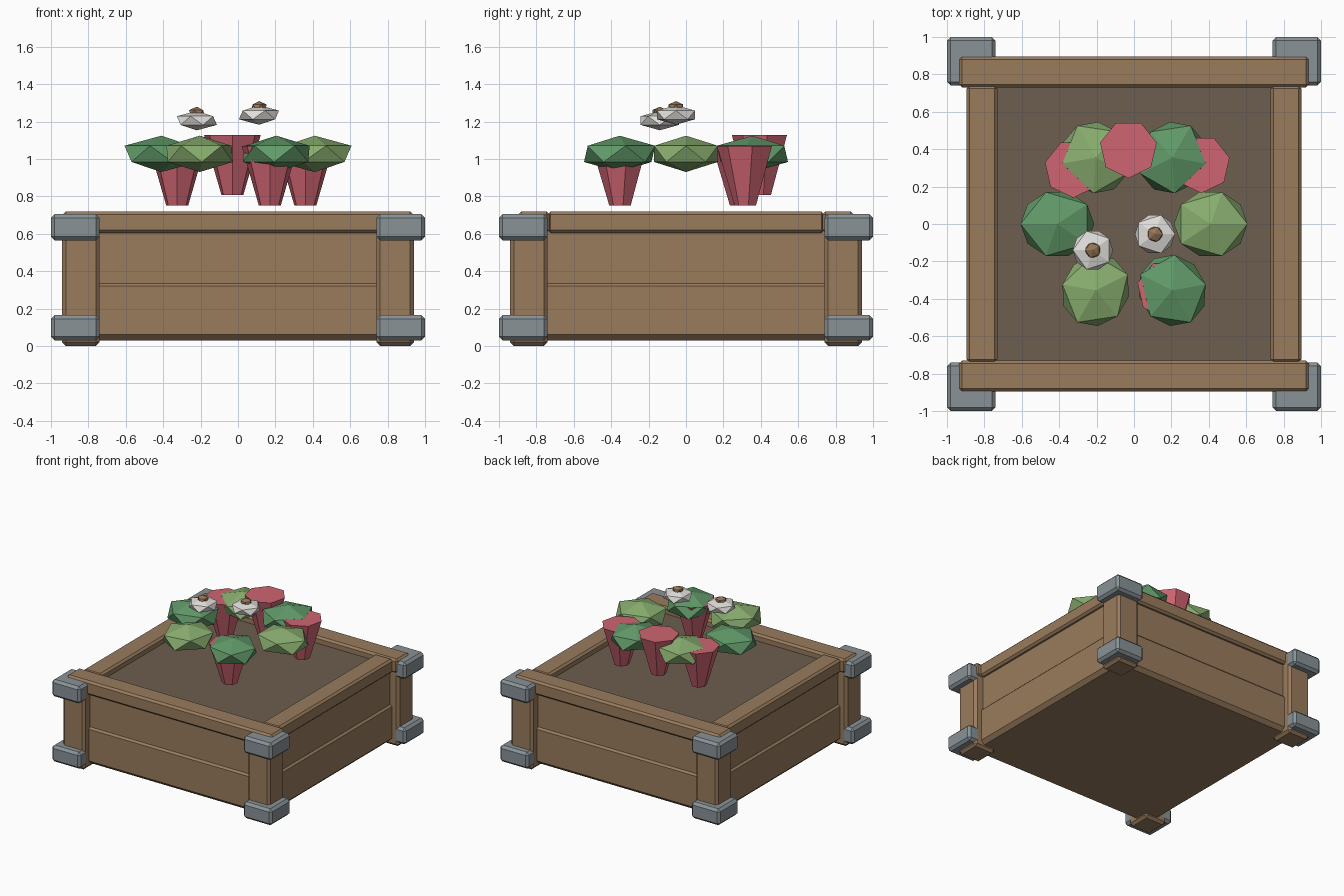
import bpy, bmesh
from math import cos, sin, pi, radians
from mathutils import Matrix

cube = bpy.data.objects.get("Cube")
if cube:
    bpy.data.objects.remove(cube, do_unlink=True)


def material(name, rgb):
    m = bpy.data.materials.new(name)
    m.use_nodes = True
    m.diffuse_color = (*rgb, 1)
    m.node_tree.nodes["Principled BSDF"].inputs["Base Color"].default_value = (*rgb, 1)
    return m


wood = material("wood", (0.32, 0.20, 0.11))
soil_brown = material("soil brown", (0.155, 0.11, 0.08))
metal = material("grey metal", (0.25, 0.29, 0.31))
red = material("bloom red", (0.62, 0.13, 0.17))
dark_green = material("dark green", (0.12, 0.32, 0.14))
light_green = material("light green", (0.25, 0.42, 0.16))
white = material("petal white", (0.75, 0.73, 0.70))
tan = material("flower centre brown", (0.30, 0.18, 0.09))


def finish(name, bm, mat, bevel=0):
    mesh = bpy.data.meshes.new(name)
    bm.to_mesh(mesh)
    bm.free()
    mesh.materials.append(mat)
    ob = bpy.data.objects.new(name, mesh)
    bpy.context.collection.objects.link(ob)
    if bevel:
        mod = ob.modifiers.new("Bevel", "BEVEL")
        mod.width, mod.segments = bevel, 1
    return ob


def box(name, low, high, mat, bevel=0):
    """Box between two corners, with chamfered edges."""
    bm = bmesh.new()
    size = [h - l for l, h in zip(low, high)]
    mid = [(h + l) / 2 for l, h in zip(low, high)]
    bmesh.ops.create_cube(bm, size=1, matrix=Matrix.Translation(mid) @ Matrix.Diagonal((*size, 1)))
    return finish(name, bm, mat, bevel)


def blob(name, centre, radii, turn, mat):
    """Flattened twenty-sided solid."""
    bm = bmesh.new()
    place = Matrix.Translation(centre) @ Matrix.Rotation(turn, 4, "Z") @ Matrix.Diagonal((*radii, 1))
    bmesh.ops.create_icosphere(bm, subdivisions=1, radius=1, matrix=place)
    return finish(name, bm, mat)


def bloom(name, centre, mat):
    """Seven-sided tapered bloom, wide at the top."""
    bm = bmesh.new()
    place = Matrix.Translation(centre) @ Matrix.Rotation(pi, 4, "Z")
    bmesh.ops.create_cone(bm, cap_ends=True, segments=7, radius1=0.06, radius2=0.155,
                          depth=0.32, matrix=place)
    return finish(name, bm, mat)


# Planter walls and soil
box("lower_planks", (-0.88, -0.88, 0.03), (0.88, 0.88, 0.35), wood, 0.03)
box("upper_planks", (-0.865, -0.865, 0.30), (0.865, 0.865, 0.62), wood)
box("soil", (-0.75, -0.75, 0.60), (0.75, 0.75, 0.665), soil_brown)

# Corner posts with metal brackets
for sx, side in ((-1, "right"), (1, "left")):
    for sy, end in ((-1, "front"), (1, "back")):
        def corner(part, inner, outer, z0, z1, mat, bevel):
            xs, ys = sorted((sx * inner, sx * outer)), sorted((sy * inner, sy * outer))
            box(f"{end}_{side}_{part}", (xs[0], ys[0], z0), (xs[1], ys[1], z1), mat, bevel)
        corner("post", 0.74, 0.94, 0.0, 0.69, wood, 0.02)
        corner("lower_bracket", 0.74, 1.0, 0.03, 0.165, metal, 0.02)
        corner("upper_bracket", 0.74, 1.0, 0.565, 0.705, metal, 0.02)

# Rim boards
for s, end, side in ((-1, "front", "right"), (1, "back", "left")):
    lo, hi = sorted((s * 0.73, s * 0.895))
    box(f"{end}_rim", (-0.935, lo, 0.605), (0.935, hi, 0.72), wood, 0.016)
    box(f"{side}_rim", (lo, -0.74, 0.605), (hi, 0.74, 0.718), wood, 0.016)

# Ring of leaf clumps
for i in range(6):
    a = radians(60 * i)
    blob(f"leaf_clump_{i + 1}", (0.41 * cos(a), 0.41 * sin(a), 1.027), (0.22, 0.2, 0.097), a,
         dark_green if i % 2 else light_green)

# Red blooms
for i, (x, y, z) in enumerate(((-0.03, 0.40, 0.967), (0.36, 0.32, 0.91),
                               (-0.325, 0.295, 0.91), (0.17, -0.35, 0.91))):
    bloom(f"red_bloom_{i + 1}", (x, y, z), red)

# White flowers with brown centres
for i, (x, y, z, turn) in enumerate(((-0.22, -0.14, 1.205, pi), (0.112, -0.054, 1.235, 0))):
    blob(f"white_flower_{i + 1}", (x, y, z), (0.12, 0.12, 0.052), turn, white)
    blob(f"flower_centre_{i + 1}", (x, y, z + 0.042), (0.046, 0.046, 0.032), turn, tan)
